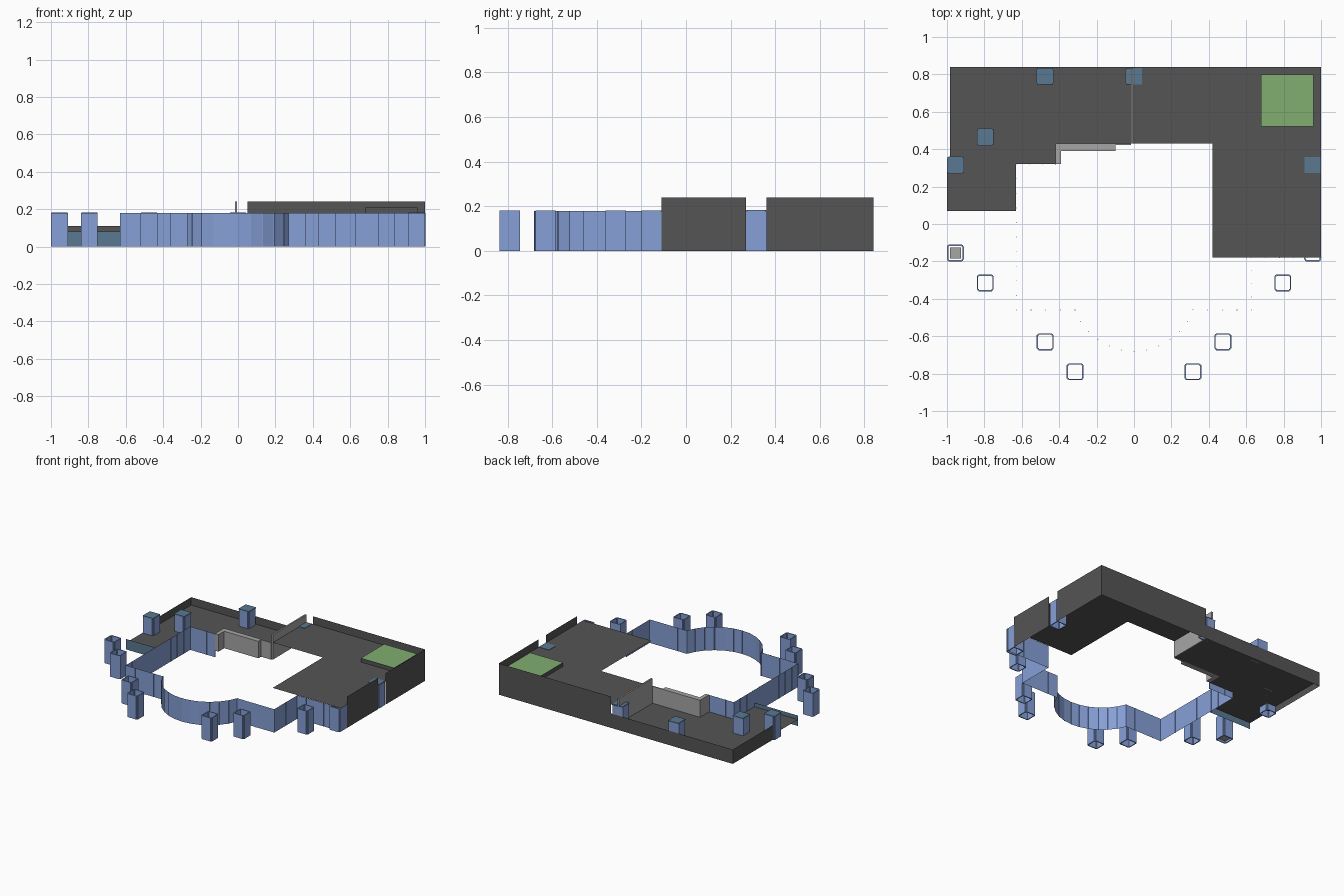
import bpy, bmesh, math
from mathutils import Vector

if "Cube" in bpy.data.objects:
    bpy.data.objects.remove(bpy.data.objects["Cube"])


def mat(name, c):
    m = bpy.data.materials.new(name)
    m.diffuse_color = (*c, 1)
    m.use_nodes = True
    m.node_tree.nodes["Principled BSDF"].inputs["Base Color"].default_value = m.diffuse_color
    return m


DARK = mat("dark_slab", (0.09, 0.09, 0.09))
GREY = mat("light_wall", (0.38, 0.38, 0.38))
BLUE = mat("blue_glass", (0.24, 0.35, 0.68))
TEAL = mat("teal_cap", (0.10, 0.19, 0.28))
GREEN = mat("green", (0.22, 0.42, 0.16))


def finish(bm, name, *mats):
    me = bpy.data.meshes.new(name)
    bm.to_mesh(me)
    bm.free()
    ob = bpy.data.objects.new(name, me)
    bpy.context.collection.objects.link(ob)
    for m in mats:
        me.materials.append(m)
    return ob


def add_box(bm, x0, x1, y0, y1, z0, z1):
    r = bmesh.ops.create_cube(bm, size=1)
    for v in r["verts"]:
        v.co = Vector((x0 + (v.co.x + .5) * (x1 - x0),
                       y0 + (v.co.y + .5) * (y1 - y0),
                       z0 + (v.co.z + .5) * (z1 - z0)))


def box(name, m, *b):
    bm = bmesh.new()
    add_box(bm, *b)
    return finish(bm, name, m)


def sheet(name, m, pts, z):
    bm = bmesh.new()
    bm.faces.new([bm.verts.new((x, y, z)) for x, y in pts])
    return finish(bm, name, m)


def strip(name, m, pts, levels):
    bm = bmesh.new()
    rows = [[bm.verts.new((x, y, z)) for x, y in pts] for z in levels]
    for a, b in zip(rows, rows[1:]):
        for i in range(len(pts) - 1):
            bm.faces.new((a[i], a[i + 1], b[i + 1], b[i]))
    return finish(bm, name, m)


LOW, HIGH, TOP = 0.05, 0.18, 0.24

# floors: raised deck on the right, lower deck and terrace on the left
sheet("raised_deck", DARK, [(-.01, .84), (-.01, .43), (.42, .43), (.42, -.18),
                            (1, -.18), (1, .84)], HIGH)
sheet("lower_deck", DARK, [(-.985, .84), (-.985, .32), (-.42, .32), (-.42, .43),
                           (-.01, .43), (-.01, .84)], LOW)
sheet("side_terrace", DARK, [(-1, .32), (-1, .07), (-.63, .07), (-.63, .32)], LOW)
strip("terrace_front", TEAL, [(-1, .07), (-.63, .07)], [0, .08])

# outer walls, with gaps at the side columns
strip("back_wall_high", DARK, [(.05, .84), (1, .84)], [0, TOP])
strip("back_wall_low", DARK, [(-.985, .84), (.05, .84)], [0, .11])
strip("right_wall_back", DARK, [(1, .36), (1, .84)], [0, TOP])
strip("right_wall_front", DARK, [(1, -.11), (1, .27)], [0, TOP])
strip("left_wall", DARK, [(-.985, .36), (-.985, .84)], [0, .11])

# light walls at the change of level and along the courtyard
box("divider_wall", GREY, -.017, -.005, .43, .835, LOW, TOP)
box("courtyard_wall_end", GREY, -.42, -.39, .32, .43, LOW, HIGH)
box("courtyard_wall_ledge", GREY, -.39, -.1, .39, .43, LOW, HIGH)
box("courtyard_wall", GREY, -.1, -.017, .422, .43, LOW, HIGH)

# raised planting bed
box("bed_base", DARK, .68, .96, .52, .80, HIGH, .209)
sheet("bed_top", GREEN, [(.68, .52), (.96, .52), (.96, .80), (.68, .80)], .211)

# glazed front wall: straight runs either side of a bowed centre
corners = [(-.42, .32), (-.63, .32), (-.63, -.46), (-.315, -.46)]
path = [corners[0]]
for (x0, y0), (x1, y1) in zip(corners, corners[1:]):
    n = max(1, round(math.hypot(x1 - x0, y1 - y0) / .08))
    path += [(x0 + (x1 - x0) * i / n, y0 + (y1 - y0) * i / n) for i in range(1, n + 1)]
R, half = .335, math.asin(.315 / .335)
for i in range(1, 13):
    a = -half + 2 * half * i / 12
    path.append((R * math.sin(a), -.345 - R * math.cos(a)))
corners = [(.315, -.46), (.63, -.46), (.63, -.18), (1, -.18), (1, -.11)]
for (x0, y0), (x1, y1) in zip(corners, corners[1:]):
    n = max(1, round(math.hypot(x1 - x0, y1 - y0) / .08))
    path += [(x0 + (x1 - x0) * i / n, y0 + (y1 - y0) * i / n) for i in range(1, n + 1)]
strip("glass_wall", BLUE, path, [0, .14, HIGH - .001])
bm = bmesh.new()
for x, y in path[:-1]:
    add_box(bm, x - .002, x + .002, y - .002, y + .002, 0, HIGH - .001)
finish(bm, "glass_mullions", BLUE)


# hollow columns: four panels with inset corner posts
def column(name, x, y, z0, cap):
    bm = bmesh.new()
    h, w, t = .045, .036, .007
    for s in (-1, 1):
        a, b = sorted((s * h, s * (h - t)))
        add_box(bm, x + a, x + b, y - w, y + w, z0, HIGH)
        add_box(bm, x - w, x + w, y + a, y + b, z0, HIGH)
        for q in (-1, 1):
            cx, cy = x + s * .0375, y + q * .0375
            add_box(bm, cx - .004, cx + .004, cy - .004, cy + .004, z0, HIGH)
    finish(bm, name, BLUE)
    if cap:
        box(name + "_cap", TEAL, x - .043, x + .043, y - .043, y + .043, HIGH - .004, .183)


for side, s in (("left", -1), ("right", 1)):
    for i, (x, y) in enumerate([(.955, -.155), (.795, -.315), (.475, -.63), (.315, -.79)]):
        column(f"{side}_front_column_{i + 1}", s * x, y, 0, False)
    column(f"{side}_side_column", s * .955, .315, 0, True)
for i, (x, y) in enumerate([(-.795, .465), (-.475, .79), (0, .79)]):
    column(f"deck_column_{i + 1}", x, y, LOW, True)
sheet("column_inner_plate", GREY, [(-.985, -.185), (-.925, -.185), (-.925, -.125), (-.985, -.125)], .01)
